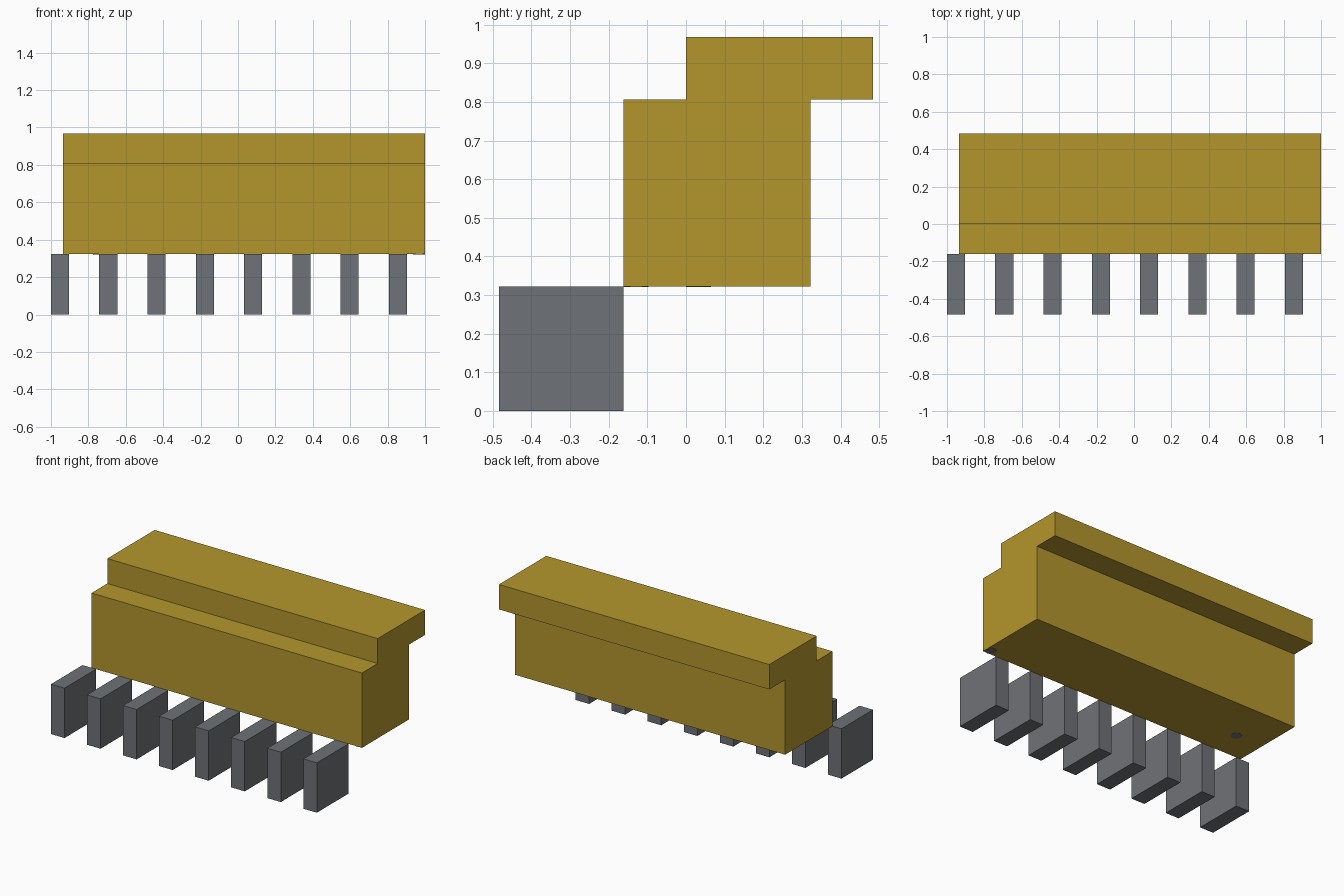
import bpy
import bmesh
from mathutils import Matrix, Vector

cube = bpy.data.objects.get("Cube")
if cube:
    bpy.data.objects.remove(cube, do_unlink=True)

U = 1 / 31  # module that all sizes are counted in


def make_material(name, rgb):
    mat = bpy.data.materials.new(name)
    mat.use_nodes = True
    mat.diffuse_color = (*rgb, 1)
    bsdf = next(n for n in mat.node_tree.nodes if n.type == "BSDF_PRINCIPLED")
    bsdf.inputs["Base Color"].default_value = (*rgb, 1)
    return mat


def add_object(name, bm, mat):
    bmesh.ops.recalc_face_normals(bm, faces=bm.faces)
    mesh = bpy.data.meshes.new(name)
    bm.to_mesh(mesh)
    bm.free()
    mesh.materials.append(mat)
    obj = bpy.data.objects.new(name, mesh)
    bpy.context.collection.objects.link(obj)
    return obj


def extrude_profile(name, profile, x_start, x_end, mat):
    """Extrude a (y, z) outline along x, in modules."""
    bm = bmesh.new()
    face = bm.faces.new([bm.verts.new((x_start * U, y * U, z * U)) for y, z in profile])
    new = bmesh.ops.extrude_face_region(bm, geom=[face])["geom"]
    verts = [v for v in new if isinstance(v, bmesh.types.BMVert)]
    bmesh.ops.translate(bm, verts=verts, vec=Vector(((x_end - x_start) * U, 0, 0)))
    return add_object(name, bm, mat)


def add_disc(name, x, y, z, mat):
    """Thin round plate on the underside."""
    bm = bmesh.new()
    bmesh.ops.create_cone(bm, cap_ends=True, segments=24, radius1=U, radius2=U,
                          depth=0.004, matrix=Matrix.Translation((x * U, y * U, z * U)))
    return add_object(name, bm, mat)


gold = make_material("ochre_gold", (0.456, 0.305, 0.026))
grey = make_material("slate_grey", (0.159, 0.168, 0.184))

# Main block with its offset upper ledge, one stepped profile
body_profile = [(-5, 10), (10, 10), (10, 25), (15, 25),
                (15, 30), (0, 30), (0, 25), (-5, 25)]
extrude_profile("stepped_body", body_profile, -29, 31, gold)

# Row of front teeth
tooth_profile = [(-15, 0), (-5, 0), (-5, 10), (-15, 10)]
for i in range(8):
    x = -31 + 8 * i
    extrude_profile(f"front_tooth_{i + 1}", tooth_profile, x, x + 3, grey)

# Small round plugs under the body
add_disc("underside_plug_left", 30, -4, 10, grey)
add_disc("underside_plug_right", -23, 1, 10, grey)
